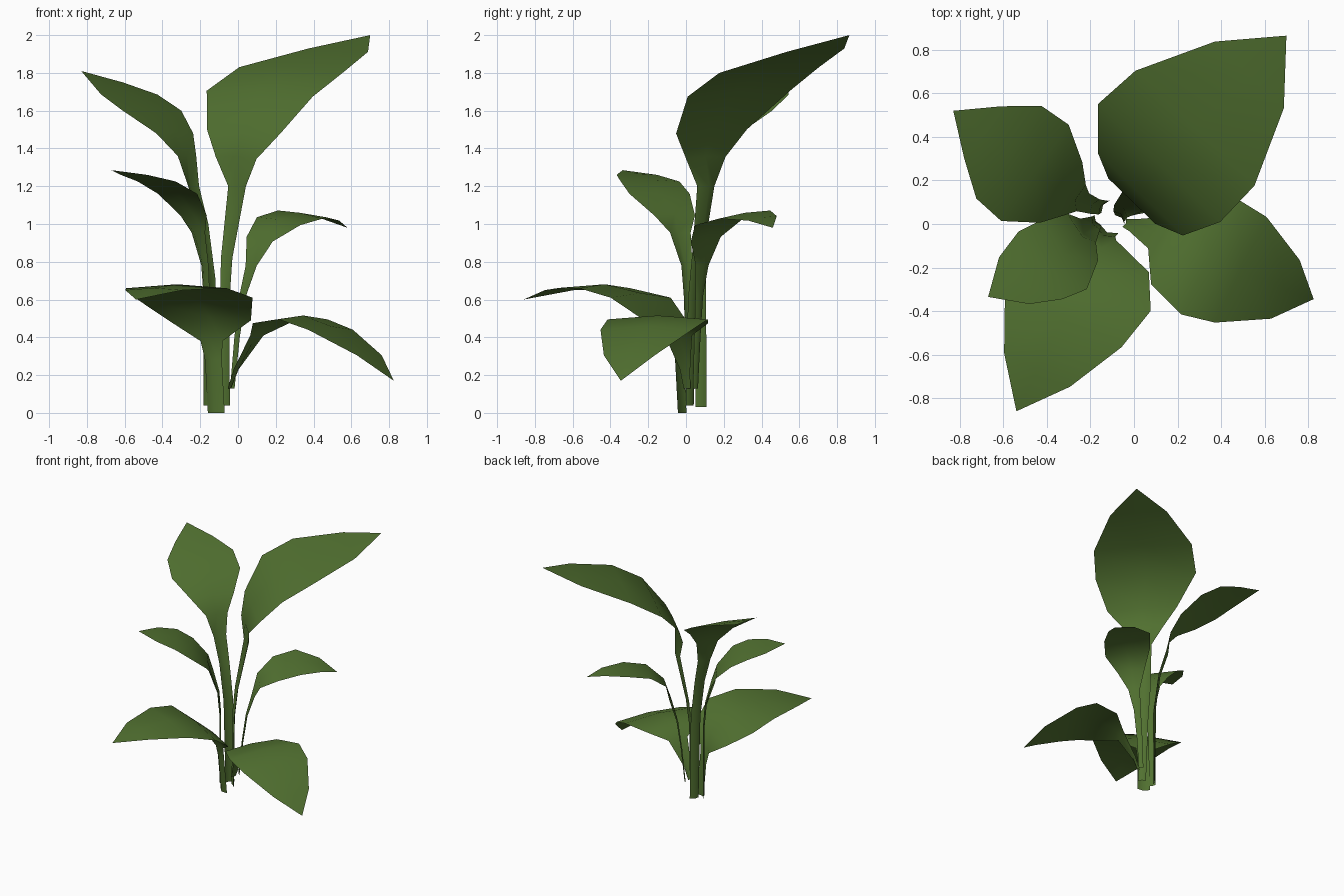
import bpy, bmesh, math
from mathutils import Vector

green = bpy.data.materials.new("leaf green")
green.diffuse_color = (0.083, 0.165, 0.030, 1)


def leaf(name, heading, rows, tilt=0.0, crown=0.05):
    """Ribbon leaf: rows of (x, y, z, half width) from stem base to tip.
    Stem rows are folded into a keel, blade rows are slightly crowned."""
    a = math.radians(heading)
    fwd = Vector((math.cos(a), math.sin(a), 0))
    side = Vector((-fwd.y, fwd.x, 0))
    bm = bmesh.new()
    strips = []
    for x, y, z, w in rows[:-1]:
        c = Vector((x, y, z))
        across = side * w
        if w < 0.08:
            mid = c + fwd * w * 0.4
        else:
            mid = c + Vector((0, 0, crown * w))
            across.z = tilt * w
        strips.append([bm.verts.new(p) for p in (c + across, mid, c - across)])
    tip = bm.verts.new(rows[-1][:3])
    for r0, r1 in zip(strips, strips[1:]):
        for i in (0, 1):
            bm.faces.new((r0[i], r0[i + 1], r1[i + 1], r1[i]))
    for i in (0, 1):
        bm.faces.new((strips[-1][i], strips[-1][i + 1], tip))
    for f in bm.faces:
        f.smooth = True
        f.normal_update()
    # blades face upward
    if sum(f.normal.z * f.calc_area() for f in bm.faces) < 0:
        bmesh.ops.reverse_faces(bm, faces=bm.faces[:])
    me = bpy.data.meshes.new(name)
    bm.to_mesh(me)
    bm.free()
    me.materials.append(green)
    bpy.context.collection.objects.link(bpy.data.objects.new(name, me))


# tall leaf, back right
leaf("tall_back_right_leaf", 46, [
    (-0.065, 0.02, 0.04, 0.03), (-0.07, 0.035, 0.60, 0.035), (-0.06, 0.06, 0.82, 0.042),
    (-0.005, 0.105, 1.20, 0.065), (-0.01, 0.105, 1.35, 0.15), (0.03, 0.135, 1.49, 0.27),
    (0.115, 0.28, 1.69, 0.39), (0.28, 0.44, 1.815, 0.38), (0.53, 0.685, 1.92, 0.22),
    (0.70, 0.865, 2.0, 0)], tilt=0.04)

# tall leaf, back left
leaf("tall_back_left_leaf", 145, [
    (-0.13, 0.08, 0.03, 0.035), (-0.14, 0.075, 0.70, 0.038), (-0.18, 0.08, 1.0, 0.04),
    (-0.235, 0.10, 1.20, 0.05), (-0.27, 0.11, 1.36, 0.085), (-0.335, 0.145, 1.48, 0.17),
    (-0.455, 0.235, 1.60, 0.27), (-0.575, 0.33, 1.685, 0.26), (-0.695, 0.42, 1.75, 0.147),
    (-0.83, 0.52, 1.81, 0)])

# middle leaf, front left
leaf("middle_left_leaf", 213, [
    (-0.17, 0.02, 0.04, 0.025), (-0.165, 0.015, 0.60, 0.03), (-0.175, 0.005, 0.78, 0.035),
    (-0.21, -0.03, 0.955, 0.065), (-0.235, -0.06, 1.045, 0.128), (-0.32, -0.14, 1.16, 0.19),
    (-0.43, -0.19, 1.225, 0.185), (-0.55, -0.26, 1.26, 0.128), (-0.67, -0.335, 1.285, 0)])

# middle leaf, back right
leaf("middle_right_leaf", 41, [
    (-0.03, 0.05, 0.13, 0.018), (-0.005, 0.06, 0.40, 0.022), (0.025, 0.07, 0.62, 0.027),
    (0.07, 0.085, 0.78, 0.045), (0.115, 0.105, 0.92, 0.105), (0.215, 0.18, 1.015, 0.175),
    (0.33, 0.31, 1.05, 0.18), (0.47, 0.405, 1.03, 0.10), (0.58, 0.46, 0.98, 0)], tilt=0.12)

# low drooping leaf, right
leaf("low_right_leaf", -26, [
    (-0.045, 0.005, 0.13, 0.02), (-0.01, -0.005, 0.23, 0.03), (0.10, -0.04, 0.41, 0.08),
    (0.175, -0.08, 0.475, 0.22), (0.345, -0.15, 0.495, 0.295), (0.49, -0.21, 0.44, 0.27),
    (0.695, -0.30, 0.305, 0.15), (0.825, -0.345, 0.17, 0)], crown=0.07)

# low leaf, front
leaf("low_front_leaf", 243, [
    (-0.115, -0.02, 0.0, 0.05), (-0.13, -0.035, 0.28, 0.05), (-0.14, -0.045, 0.38, 0.065),
    (-0.15, -0.11, 0.49, 0.245), (-0.235, -0.24, 0.61, 0.35), (-0.325, -0.43, 0.66, 0.30),
    (-0.445, -0.67, 0.65, 0.17), (-0.54, -0.86, 0.60, 0)], crown=0.07)
